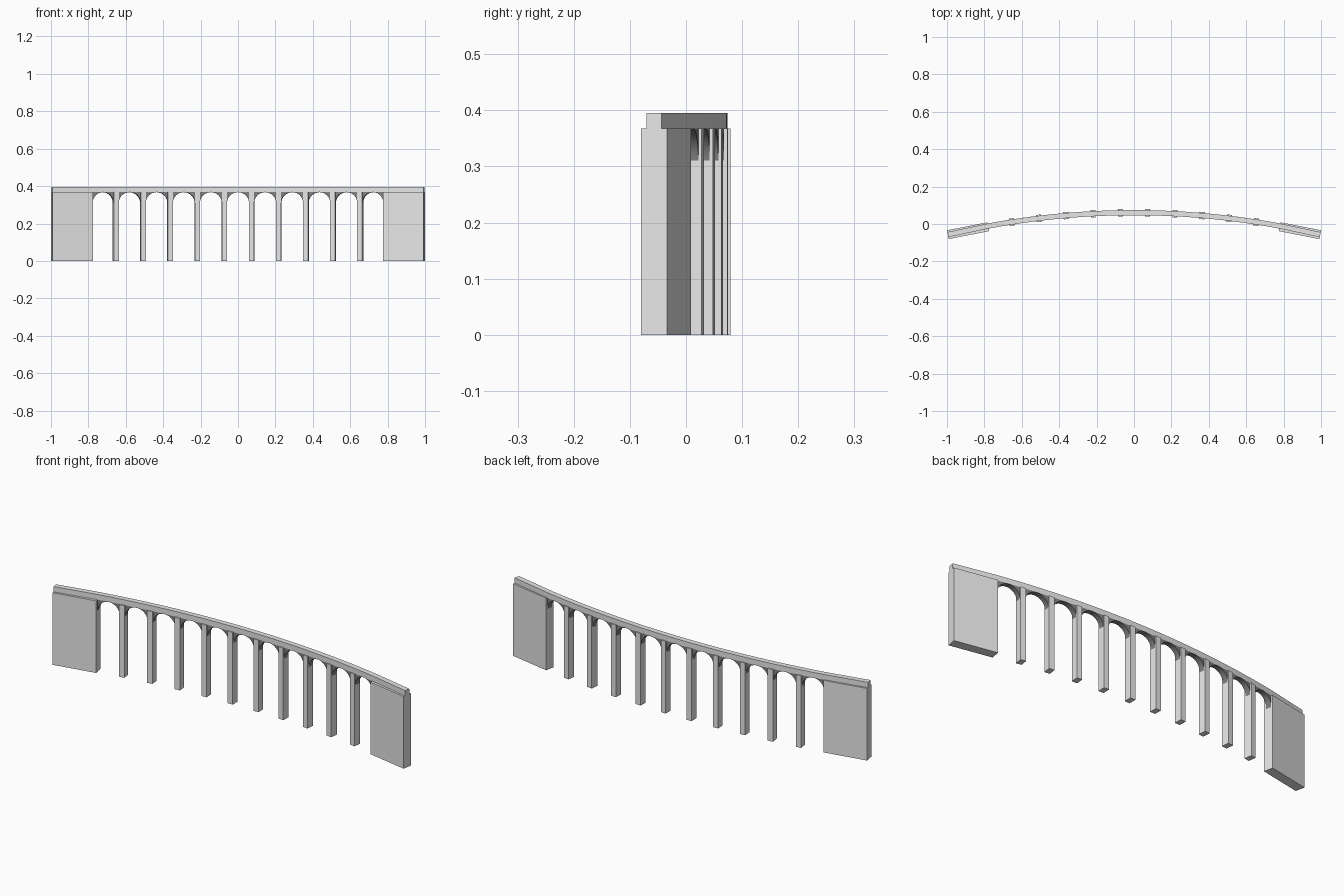
import bpy
import math

if "Cube" in bpy.data.objects:
    bpy.data.objects.remove(bpy.data.objects["Cube"])

# Main dimensions
RADIUS, CREST_Y = 4.3, 0.0605         # plan curve of the bridge
LEDGE_Z, TOP_Z = 0.368, 0.395         # underside and top of the deck
SPRING_Z = 0.3105                     # height where arches start
PITCH, PIER_W, PIER_D = 0.1452, 0.028, 0.039
BLOCK_IN, BLOCK_OUT, BLOCK_D = 0.779, 0.9955, 0.048
DECK_D = 0.0275
BLOCK_Y_OUT = -0.0570                 # abutments are straight in plan


def material(name, value):
    mat = bpy.data.materials.new(name)
    mat.diffuse_color = (value, value, value, 1)
    mat.use_nodes = True
    mat.node_tree.nodes["Principled BSDF"].inputs["Base Color"].default_value = mat.diffuse_color
    return mat


stone = material("pale_grey_stone", 0.8)
dark = material("dark_grey_stone", 0.22)


def curve_y(x):
    return CREST_Y - (RADIUS - math.sqrt(RADIUS ** 2 - x * x))


BLOCK_Y_IN = curve_y(BLOCK_IN) - 0.004


def centre(x):
    """Centre line of the bridge in plan, with its unit normal to the back."""
    a = abs(x)
    if a <= BLOCK_IN:
        y, slope = curve_y(x), -a / math.sqrt(RADIUS ** 2 - a * a)
    else:
        slope = (BLOCK_Y_OUT - BLOCK_Y_IN) / (BLOCK_OUT - BLOCK_IN)
        y = BLOCK_Y_IN + slope * (a - BLOCK_IN)
    slope = math.copysign(slope, -x) if x else 0.0
    n = math.hypot(1, slope)
    return x, y, -slope / n, 1 / n


def make(name, verts, faces, mat):
    mesh = bpy.data.meshes.new(name)
    mesh.from_pydata(verts, [], faces)
    mesh.materials.append(mat)
    mesh.update()
    obj = bpy.data.objects.new(name, mesh)
    bpy.context.collection.objects.link(obj)
    return obj


def sweep(name, stations, depth, mat):
    """Closed band along the curve; stations are (x, bottom, top)."""
    verts, faces = [], []
    for x, lo, hi in stations:
        cx, cy, nx, ny = centre(x)
        for s, z in ((-0.5, lo), (0.5, lo), (0.5, hi), (-0.5, hi)):
            verts.append((cx + nx * s * depth, cy + ny * s * depth, z))
    for i in range(len(stations) - 1):
        a, b = 4 * i, 4 * i + 4
        for k in range(4):
            m = (k + 1) % 4
            faces.append((a + k, a + m, b + m, b + k)[::-1])
    e = len(verts) - 4
    faces += [(3, 2, 1, 0)[::-1], (e + 3, e + 2, e + 1, e)]
    obj = make(name, verts, faces, mat)
    return obj


def box(name, cx, cy, angle, length, depth, top):
    """Upright block turned to follow the curve."""
    verts = []
    c, s = math.cos(angle), math.sin(angle)
    for z in (0, top):
        for u, v in ((-1, -1), (1, -1), (1, 1), (-1, 1)):
            u, v = u * length / 2, v * depth / 2
            verts.append((cx + u * c - v * s, cy + u * s + v * c, z))
    return make(name, verts, [(3, 2, 1, 0), (4, 5, 6, 7), (0, 1, 5, 4),
                              (1, 2, 6, 5), (2, 3, 7, 6), (3, 0, 4, 7)], stone)


# Deck running the full length
pier_x = [(i - 4.5) * PITCH for i in range(10)]
inner = [i * PITCH / 4 for i in range(-21, 22)]
deck_x = [-BLOCK_OUT, -BLOCK_IN] + inner + [BLOCK_IN, BLOCK_OUT]
sweep("deck", [(x, LEDGE_Z, TOP_Z) for x in deck_x], DECK_D, stone)

# Solid abutments at both ends
for side, label in ((-1, "left"), (1, "right")):
    dx, dy = BLOCK_OUT - BLOCK_IN, BLOCK_Y_OUT - BLOCK_Y_IN
    box(label + "_abutment", side * (BLOCK_IN + BLOCK_OUT) / 2,
        (BLOCK_Y_IN + BLOCK_Y_OUT) / 2, side * math.atan2(dy, dx),
        math.hypot(dx, dy), BLOCK_D, LEDGE_Z)

# Slender piers
for i, x in enumerate(pier_x):
    cx, cy, nx, ny = centre(x)
    box(f"pier_{i + 1}", cx, cy, math.atan2(-nx, ny), PIER_W, PIER_D, LEDGE_Z)

# Dark arches between neighbouring supports
STEPS = 20
starts = [-BLOCK_IN] + [x + PIER_W / 2 for x in pier_x]
ends = [x - PIER_W / 2 for x in pier_x] + [BLOCK_IN]
for i, (x0, x1) in enumerate(zip(starts, ends)):
    stations = []
    for k in range(STEPS + 1):
        t = math.pi * k / STEPS
        x = (x0 + x1) / 2 - (x1 - x0) / 2 * math.cos(t)
        stations.append((x, SPRING_Z + 0.057 * math.sin(t), LEDGE_Z))
    arch = sweep(f"arch_{i + 1}", stations, DECK_D, dark)
    bpy.ops.object.select_all(action='DESELECT')
    arch.select_set(True)
    bpy.context.view_layer.objects.active = arch
    bpy.ops.object.shade_smooth_by_angle(angle=math.radians(30))
